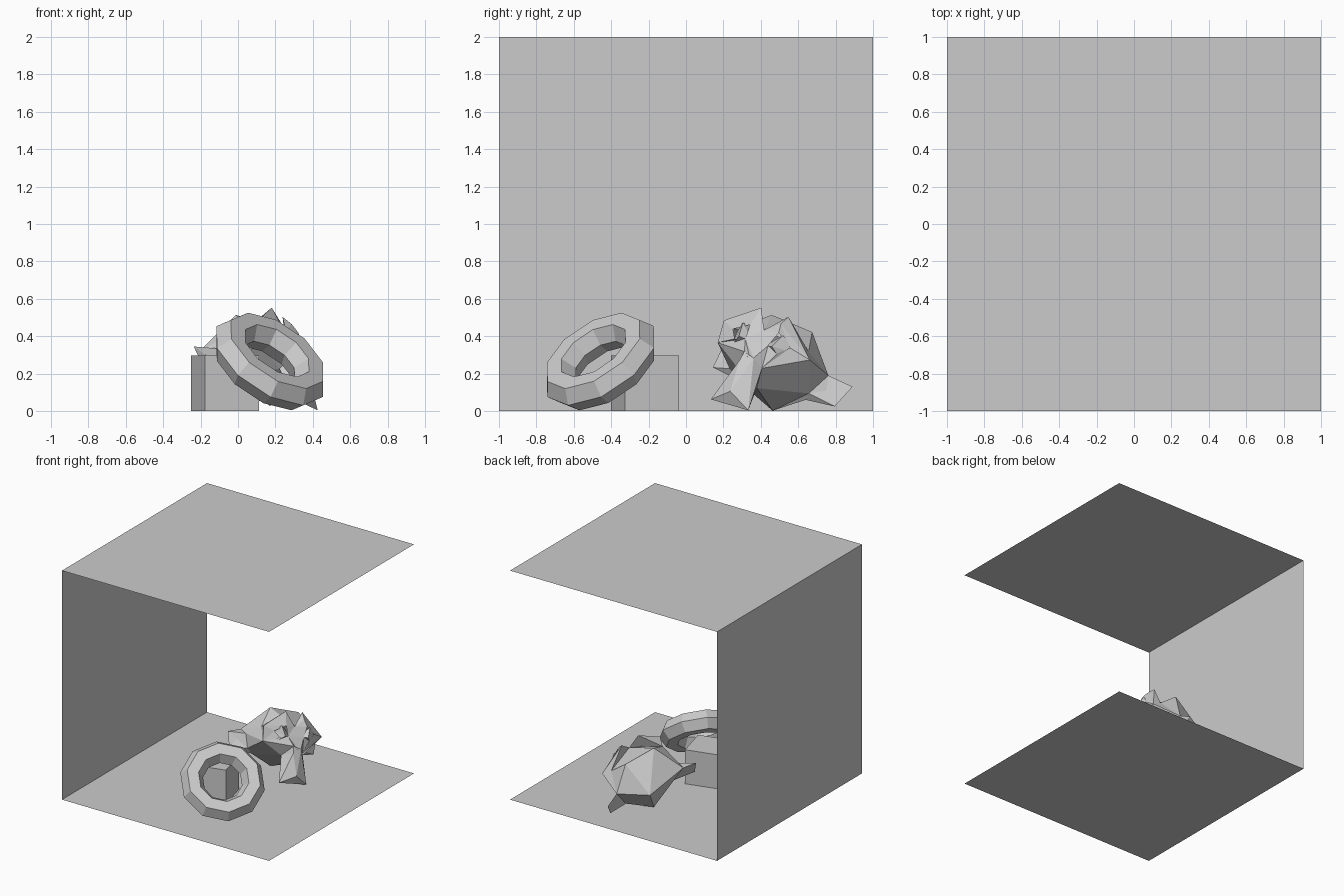
import bpy
from math import radians
from mathutils import Matrix, Vector

if "Cube" in bpy.data.objects:
    bpy.data.objects.remove(bpy.data.objects["Cube"])


def name_part(name):
    obj = bpy.context.object
    obj.name = name
    obj.data.name = name
    return obj


def panel(name, location, rotation=(0, 0, 0)):
    bpy.ops.mesh.primitive_plane_add(size=2, location=location, rotation=rotation)
    return name_part(name)


def orient(obj, x_hint, z_axis):
    """Turn a part so its local z and x follow the given directions."""
    z = Vector(z_axis).normalized()
    x = Vector(x_hint)
    x = (x - z * x.dot(z)).normalized()
    y = z.cross(x)
    obj.rotation_euler = Matrix((x, y, z)).transposed().to_euler()


def drop_to(obj, height=0.0):
    """Lower or lift a part until its lowest point is at the given height."""
    bpy.context.view_layer.update()
    lowest = min((obj.matrix_world @ v.co).z for v in obj.data.vertices)
    obj.location.z += height - lowest


# Open room: floor, ceiling and left wall
panel("floor", (0, 0, 0))
panel("ceiling", (0, 0, 2))
panel("left_wall", (-1, 0, 1), (0, radians(90), 0))

# Block standing on the floor
bpy.ops.mesh.primitive_cube_add(size=0.297, location=(-0.07, -0.22, 0.1485),
                                rotation=(0, 0, radians(14.7)))
name_part("block")

# Low-poly ring leaning on the block
bpy.ops.mesh.primitive_torus_add(major_segments=10, minor_segments=6,
                                 major_radius=0.25, minor_radius=0.092,
                                 location=(0.17, -0.457, 0.26))
ring = name_part("ring")
orient(ring, (-0.305, 0.294, 0.905), (0.49, -0.48, 0.73))
drop_to(ring, 0.004)

# Coarse monkey head lying on the back of its skull
bpy.ops.mesh.primitive_monkey_add(size=2, location=(0.115, 0.425, 0.2))
head = name_part("monkey_head")
head.scale = (0.325,) * 3
orient(head, (0.469, 0.845, -0.263), (-0.385, 0.462, 0.799))
decimate = head.modifiers.new("coarse", "DECIMATE")
decimate.ratio = 0.1
bpy.ops.object.modifier_apply(modifier=decimate.name)
drop_to(head, 0.002)
